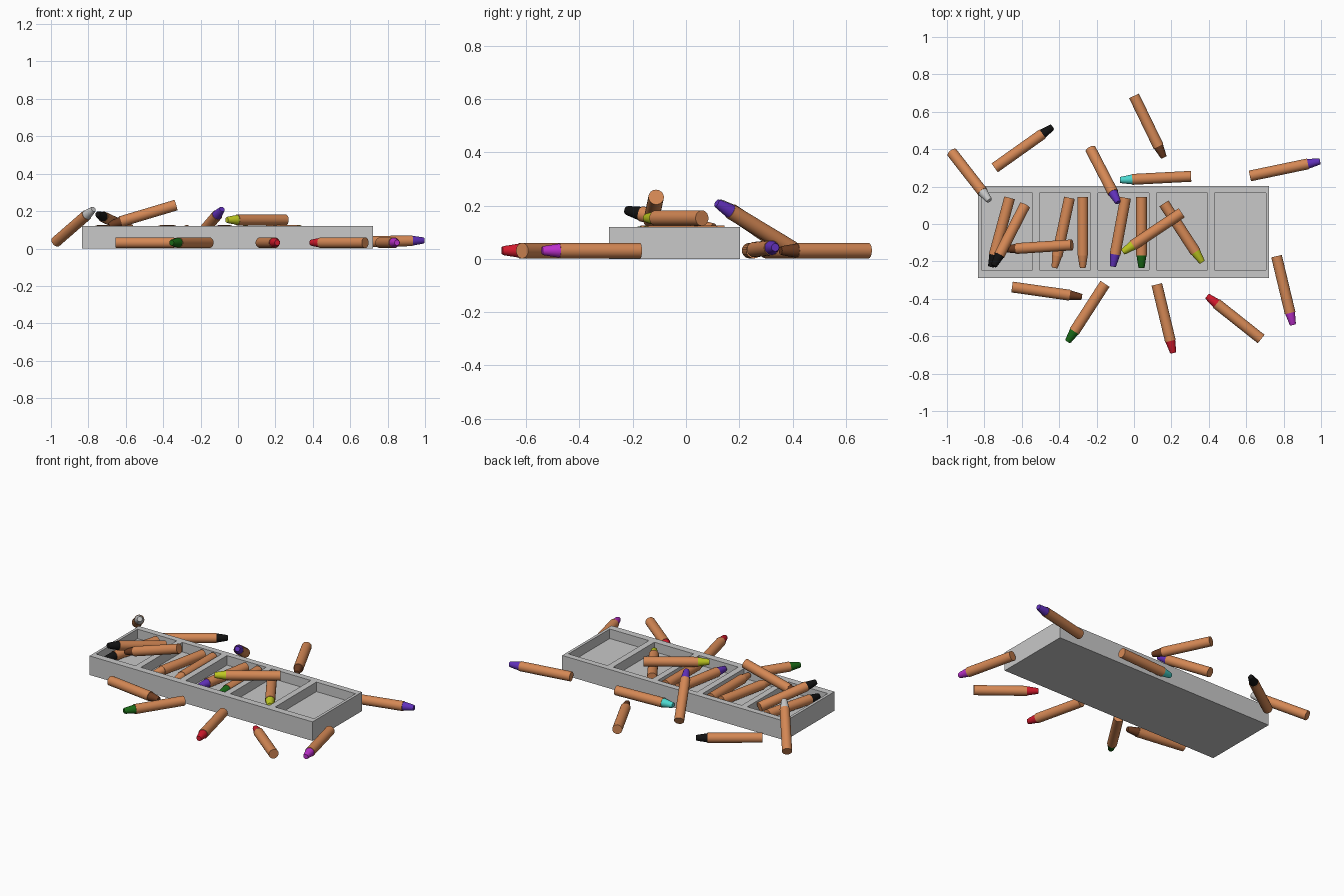
import bpy, bmesh, math
from mathutils import Vector

if "Cube" in bpy.data.objects:
    bpy.data.objects.remove(bpy.data.objects["Cube"])

def material(name, rgb):
    m = bpy.data.materials.new(name)
    m.diffuse_color = (*rgb, 1)
    m.use_nodes = True
    m.node_tree.nodes["Principled BSDF"].inputs["Base Color"].default_value = m.diffuse_color
    return m

MATS = {n: material(n, c) for n, c in {
    "wrapper": (.66, .245, .09), "light_grey": (.58, .58, .58), "black": (.006, .006, .006),
    "purple": (.12, .03, .5), "green": (.01, .14, .008), "yellow": (.52, .58, .015),
    "red": (.65, .01, .025), "magenta": (.5, .03, .6), "cyan": (.07, .68, .62),
    "brown": (.15, .045, .015)}.items()}

def finish(name, bm, mats):
    bmesh.ops.remove_doubles(bm, verts=bm.verts, dist=1e-5)
    bmesh.ops.recalc_face_normals(bm, faces=bm.faces)
    me = bpy.data.meshes.new(name)
    bm.to_mesh(me)
    bm.free()
    for m in mats:
        me.materials.append(MATS[m])
    ob = bpy.data.objects.new(name, me)
    bpy.context.collection.objects.link(ob)
    return ob

# tray: one closed solid, top grid with five sunken cells
def tray():
    bm = bmesh.new()
    x0, x1, y0, y1, top, floor = -.834, .722, -.289, .203, .12, .06
    xs = [x0]
    for i in range(5):
        c = -.056 + (i - 2) * .312
        xs += [c - .1365, c + .1365]
    xs.append(x1)
    ys = [y0, -.246, .165, y1]

    def quad(*pts):
        bm.faces.new([bm.verts.new(p) for p in pts])

    def walls(a, b, c, d, lo, hi):
        ring = [(a, c), (b, c), (b, d), (a, d)]
        for p, q in zip(ring, ring[1:] + ring[:1]):
            quad((*p, lo), (*q, lo), (*q, hi), (*p, hi))

    for i in range(len(xs) - 1):
        for j in range(3):
            a, b, c, d = xs[i], xs[i + 1], ys[j], ys[j + 1]
            cell = j == 1 and i % 2 == 1
            z = floor if cell else top
            quad((a, c, z), (b, c, z), (b, d, z), (a, d, z))
            if cell:
                walls(a, b, c, d, floor, top)
    walls(x0, x1, y0, y1, 0, top)
    quad((x0, y0, 0), (x1, y0, 0), (x1, y1, 0), (x0, y1, 0))
    finish("tray", bm, ["light_grey"])

# crayon: wrapped cylinder with a coloured, blunt tapered tip
def crayon(i, colour, base, tip, n=32):
    base, tip = Vector(base), Vector(tip)
    L = (tip - base).length
    rot = (tip - base).to_track_quat('Z', 'Y')
    body_end = L - .066
    prof = [(.029, 0), (.029, body_end), (.0265, body_end), (.0175, L - .008), (.0145, L)]
    bm = bmesh.new()
    rings = [[bm.verts.new(base + rot @ Vector((r * math.cos(2 * math.pi * k / n),
                                                 r * math.sin(2 * math.pi * k / n), z)))
              for k in range(n)] for r, z in prof]
    for s, (a, b) in enumerate(zip(rings, rings[1:])):
        for k in range(n):
            f = bm.faces.new((a[k], a[(k + 1) % n], b[(k + 1) % n], b[k]))
            f.material_index = 1 if s >= 2 else 0
    bm.faces.new(rings[0])
    bm.faces.new(rings[-1]).material_index = 1
    ob = finish(f"{colour}_crayon_{i}", bm, ["wrapper", colour])
    bpy.ops.object.select_all(action='DESELECT')
    ob.select_set(True)
    bpy.context.view_layer.objects.active = ob
    bpy.ops.object.shade_smooth_by_angle(angle=math.radians(25))

tray()
G, F = .031, .096   # crayon centre heights on the ground and in the tray
CRAYONS = [
    # lying around the tray
    ("black", (-.745, .3, G), (-.435, .52, G)),
    ("brown", (0, .685, G), (.16, .355, G)),
    ("cyan", (.305, .255, G), (-.075, .235, G)),
    ("purple", (.62, .257, .035), (.995, .335, .043)),
    ("magenta", (.762, -.172, G), (.85, -.54, G)),
    ("red", (.68, -.615, G), (.39, -.385, G)),
    ("red", (.122, -.323, G), (.21, -.69, G)),
    ("green", (-.155, -.32, G), (-.355, -.63, G)),
    ("brown", (-.652, -.337, G), (-.278, -.39, G)),
    # leaning on the back edge
    ("light_grey", (-.973, .382, .036), (-.773, .125, .21)),
    ("purple", (-.232, .4, .038), (-.085, .115, .21)),
    # inside the cells
    ("black", (-.665, .14, F), (-.765, -.23, F)),
    ("wrapper", (-.345, .14, F), (-.425, -.235, F)),
    ("wrapper", (-.274, .145, F), (-.274, -.235, F)),
    ("purple", (-.045, .14, F), (-.113, -.228, F)),
    ("green", (.04, .145, F), (.04, -.235, F)),
    ("yellow", (.16, .11, F), (.365, -.205, F)),
    # stacked on top
    ("black", (-.583, .1, .105), (-.75, -.225, .183)),
    ("brown", (-.332, -.112, .232), (-.69, -.135, .125)),
    ("yellow", (.255, .06, .153), (-.06, -.15, .153)),
]
for i, c in enumerate(CRAYONS, 1):
    crayon(i, *c)
